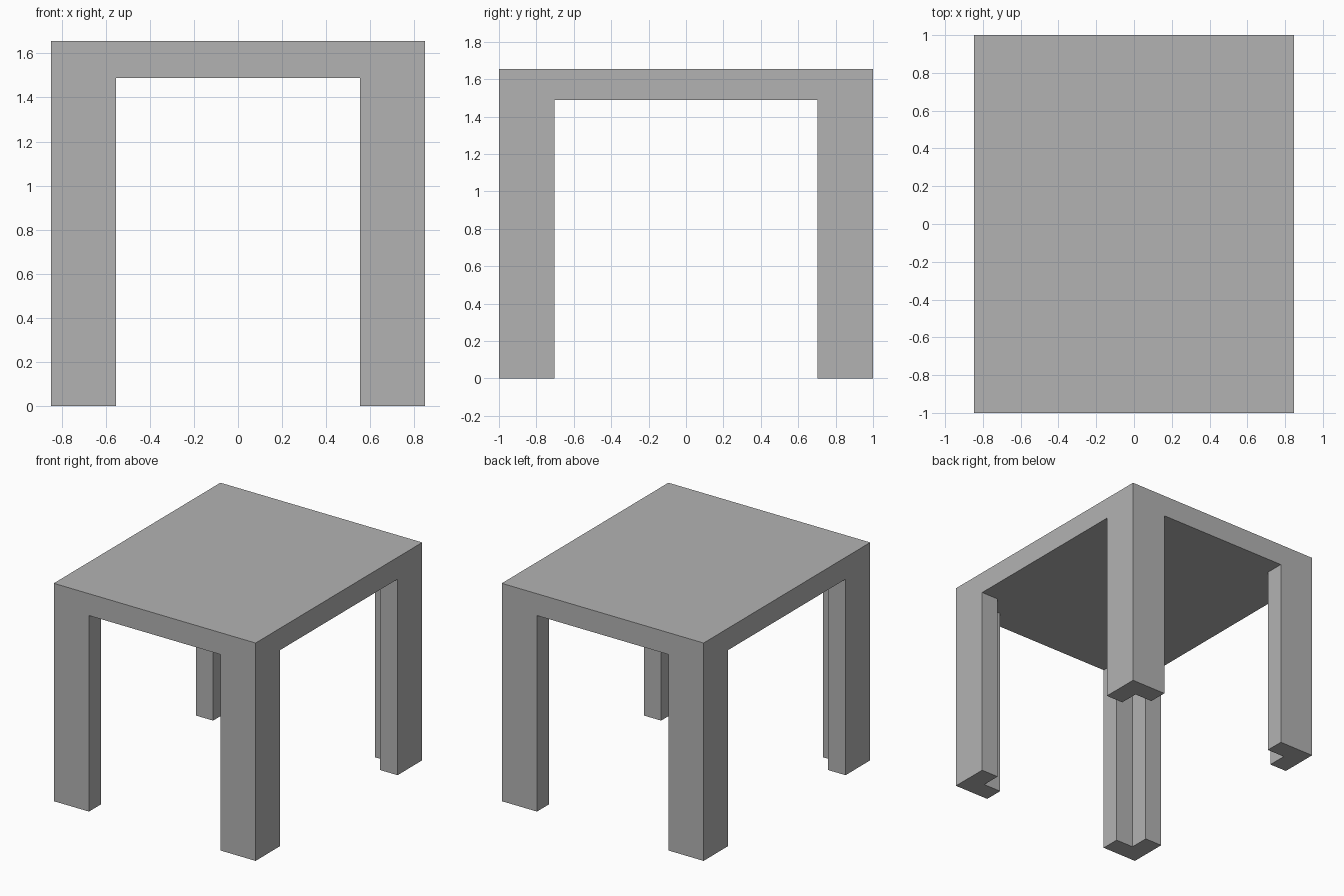
import bpy
import bmesh

cube = bpy.data.objects.get("Cube")
if cube:
    bpy.data.objects.remove(cube, do_unlink=True)

HALF_X, HALF_Y = 0.848, 1.0
TOP, UNDERSIDE = 1.655, 1.489
LEG, WALL = 0.296, 0.146

grey = bpy.data.materials.new("plain grey")
grey.use_nodes = True
colour = (0.45, 0.45, 0.45, 1)
grey.diffuse_color = colour
grey.node_tree.nodes["Principled BSDF"].inputs["Base Color"].default_value = colour


def prism(name, outline, bottom, top):
    """Extrude a flat outline upwards into a solid."""
    bm = bmesh.new()
    base = bm.faces.new([bm.verts.new((x, y, bottom)) for x, y in outline])
    side = bmesh.ops.extrude_face_region(bm, geom=[base])
    raised = [v for v in side["geom"] if isinstance(v, bmesh.types.BMVert)]
    bmesh.ops.translate(bm, verts=raised, vec=(0, 0, top - bottom))
    bmesh.ops.recalc_face_normals(bm, faces=bm.faces)
    mesh = bpy.data.meshes.new(name)
    bm.to_mesh(mesh)
    bm.free()
    mesh.materials.append(grey)
    obj = bpy.data.objects.new(name, mesh)
    bpy.context.collection.objects.link(obj)
    return obj


# Table top
prism("table_top", [(-HALF_X, -HALF_Y), (HALF_X, -HALF_Y),
                    (HALF_X, HALF_Y), (-HALF_X, HALF_Y)], UNDERSIDE, TOP)

# Angle-section legs, hollow towards the middle; inset is measured from the corner
angle = [(0, 0), (LEG, 0), (LEG, WALL), (WALL, WALL), (WALL, LEG), (0, LEG)]
for end, sy in (("front", -1), ("back", 1)):
    for side, sx in (("left", 1), ("right", -1)):
        outline = [(sx * (HALF_X - a), sy * (HALF_Y - b)) for a, b in angle]
        prism(f"{end}_{side}_leg", outline, 0, UNDERSIDE)
